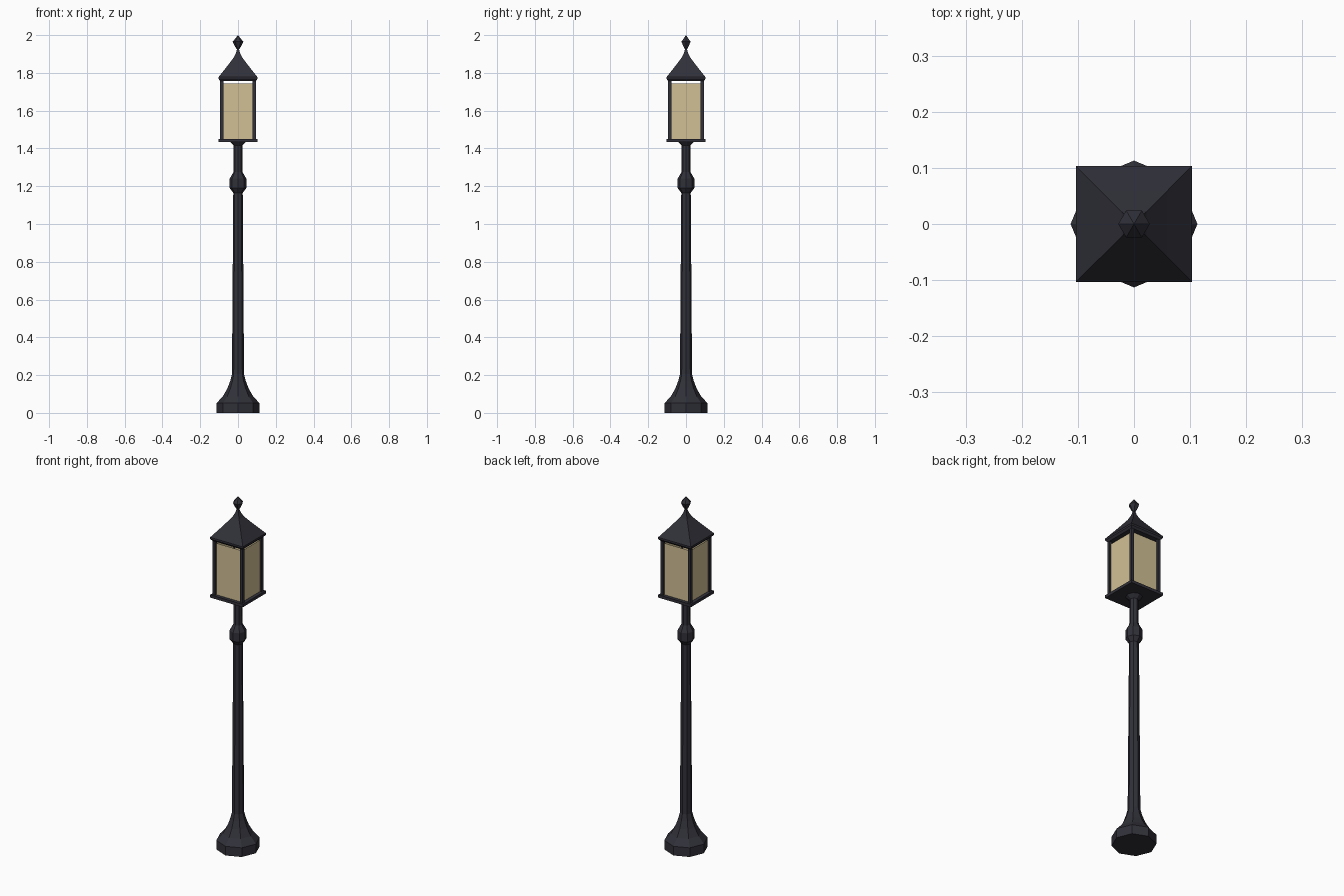
import bpy, bmesh, math

if "Cube" in bpy.data.objects:
    bpy.data.objects.remove(bpy.data.objects["Cube"])


def material(name, rgb):
    m = bpy.data.materials.new(name)
    m.diffuse_color = (*rgb, 1)
    m.use_nodes = True
    m.node_tree.nodes["Principled BSDF"].inputs["Base Color"].default_value = m.diffuse_color
    return m


iron = material("dark iron", (0.030, 0.030, 0.041))
glass = material("warm glass", (0.64, 0.53, 0.30))


def finish(name, bm, mat):
    bmesh.ops.recalc_face_normals(bm, faces=bm.faces)
    me = bpy.data.meshes.new(name)
    bm.to_mesh(me)
    bm.free()
    me.materials.append(mat)
    ob = bpy.data.objects.new(name, me)
    bpy.context.collection.objects.link(ob)
    return ob


def lathe(name, profile, sides, mat, turn=0.0, closed=True):
    """Stack of regular polygons; profile is (corner radius, height)."""
    bm = bmesh.new()
    rings = []
    for r, z in profile:
        n = 1 if r == 0 else sides
        rings.append([bm.verts.new((r * math.cos(turn + math.tau * i / sides),
                                    r * math.sin(turn + math.tau * i / sides), z))
                      for i in range(n)])
    for a, b in zip(rings, rings[1:]):
        for i in range(sides):
            j = (i + 1) % sides
            if len(b) == 1:
                bm.faces.new((a[i], a[j], b[0]))
            elif len(a) == 1:
                bm.faces.new((a[0], b[j], b[i]))
            else:
                bm.faces.new((a[i], a[j], b[j], b[i]))
    for ring in (rings[0], rings[-1]):
        if closed and len(ring) > 2:
            bm.faces.new(ring)
    return finish(name, bm, mat)


def square(name, profile, mat, closed=True):
    """Four-sided stack; profile is (half width, height)."""
    return lathe(name, [(h * math.sqrt(2), z) for h, z in profile],
                 4, mat, math.pi / 4, closed)


def box(name, x, y, z0, z1, hx, hy, mat):
    bm = bmesh.new()
    bmesh.ops.create_cube(bm, size=1)
    for v in bm.verts:
        v.co = (x + v.co.x * 2 * hx, y + v.co.y * 2 * hy,
                (z0 + z1) / 2 + v.co.z * (z1 - z0))
    return finish(name, bm, mat)


# Octagonal flared base and tapering pole
lathe("base_and_pole", [(0.113, 0), (0.113, 0.052), (0.080, 0.088), (0.056, 0.130),
                        (0.041, 0.170), (0.032, 0.205), (0.025, 1.175)], 8, iron)
# Collar knob
lathe("collar", [(0.025, 1.165), (0.044, 1.19), (0.044, 1.24), (0.024, 1.275)], 8, iron)
# Upper pole with flared bracket
lathe("upper_pole", [(0.024, 1.265), (0.023, 1.415), (0.045, 1.437)], 8, iron)

# Lantern floor, glass and corner posts
square("lantern_floor", [(0.103, 1.435), (0.103, 1.451)], iron)
square("glass_panes", [(0.084, 1.451), (0.084, 1.744)], glass, closed=False)
for sx in (-1, 1):
    for sy in (-1, 1):
        box("corner_post", sx * 0.086, sy * 0.086, 1.451, 1.765, 0.008, 0.008, iron)

# Pyramid roof with eave
square("roof", [(0.094, 1.757), (0.103, 1.768), (0.103, 1.778), (0.060, 1.832),
                (0.022, 1.882), (0.010, 1.908), (0.003, 1.935)], iron)
# Hexagonal finial
lathe("finial", [(0.006, 1.925), (0.014, 1.937), (0.028, 1.965), (0, 2.0)], 6, iron)
